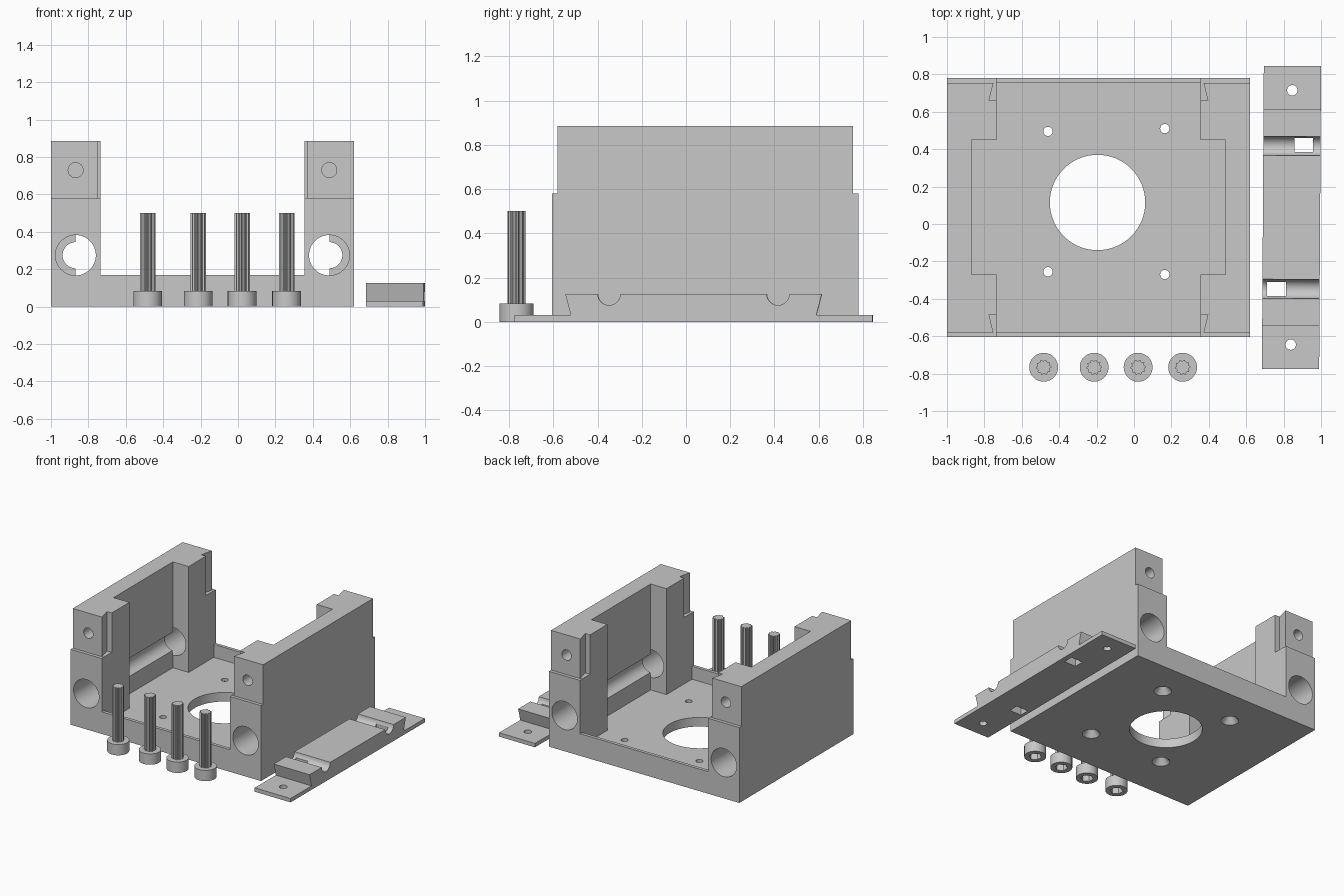
import bpy, bmesh, math
from mathutils import Matrix

if "Cube" in bpy.data.objects:
    bpy.data.objects.remove(bpy.data.objects["Cube"])

grey = bpy.data.materials.new("grey_metal")
grey.diffuse_color = (0.58, 0.58, 0.58, 1)
grey.use_nodes = True
grey.node_tree.nodes["Principled BSDF"].inputs["Base Color"].default_value = grey.diffuse_color
CX = -0.19  # centre plane of the frame


def finish(name, bm):
    bmesh.ops.recalc_face_normals(bm, faces=bm.faces)
    me = bpy.data.meshes.new(name)
    bm.to_mesh(me)
    bm.free()
    me.materials.append(grey)
    ob = bpy.data.objects.new(name, me)
    bpy.context.collection.objects.link(ob)
    return ob


def prism(name, pts, lo, hi, axis='z'):
    """Extrude a closed profile: (x, y) along z, or (y, z) along x."""
    bm = bmesh.new()
    place = (lambda a, b: (a, b, lo)) if axis == 'z' else (lambda a, b: (lo, a, b))
    face = bm.faces.new([bm.verts.new(place(a, b)) for a, b in pts])
    new = bmesh.ops.extrude_face_region(bm, geom=[face])['geom']
    move = (0, 0, hi - lo) if axis == 'z' else (hi - lo, 0, 0)
    bmesh.ops.translate(bm, vec=move, verts=[v for v in new if isinstance(v, bmesh.types.BMVert)])
    # the starting face is left behind by the extrusion only if missing
    if face.is_valid is False:
        bmesh.ops.holes_fill(bm, edges=[e for e in bm.edges if e.is_boundary])
    return finish(name, bm)


def box(name, x0, x1, y0, y1, z0, z1):
    return prism(name, [(x0, y0), (x1, y0), (x1, y1), (x0, y1)], z0, z1)


def cyl(name, x, y, z, r, length, axis='z', n=48, r2=None):
    bm = bmesh.new()
    bmesh.ops.create_cone(bm, cap_ends=True, segments=n, radius1=r,
                          radius2=r if r2 is None else r2, depth=length)
    rot = Matrix.Rotation(math.pi / 2, 4, 'X') if axis == 'y' else Matrix()
    bmesh.ops.transform(bm, matrix=Matrix.Translation((x, y, z)) @ rot, verts=bm.verts)
    return finish(name, bm)


def cell_solid(name, axes, solid):
    """One closed mesh around all cells of a grid for which solid(i, j, k) holds."""
    bm = bmesh.new()
    verts = {}
    size = [len(a) - 1 for a in axes]

    def vert(idx):
        if idx not in verts:
            verts[idx] = bm.verts.new([axes[d][idx[d]] for d in range(3)])
        return verts[idx]

    def filled(c):
        return all(0 <= c[d] < size[d] for d in range(3)) and solid(*c)

    for i in range(size[0]):
        for j in range(size[1]):
            for k in range(size[2]):
                if not filled((i, j, k)):
                    continue
                for d in range(3):
                    for s in (0, 1):
                        nb = [i, j, k]
                        nb[d] += 2 * s - 1
                        if filled(nb):
                            continue
                        loop = []
                        for a, b in ((0, 0), (1, 0), (1, 1), (0, 1)):
                            p = [i, j, k]
                            p[d] += s
                            p[(d + 1) % 3] += a
                            p[(d + 2) % 3] += b
                            loop.append(vert(tuple(p)))
                        bm.faces.new(loop if s else loop[::-1])
    bmesh.ops.dissolve_limit(bm, angle_limit=0.01, verts=bm.verts, edges=bm.edges)
    return finish(name, bm)


def cut(ob, cutters):
    for c in cutters:
        m = ob.modifiers.new("cut", 'BOOLEAN')
        m.operation, m.solver, m.object = 'DIFFERENCE', 'EXACT', c
    bpy.context.view_layer.update()
    dg = bpy.context.evaluated_depsgraph_get()
    me = bpy.data.meshes.new_from_object(ob.evaluated_get(dg))
    ob.modifiers.clear()
    ob.data = me
    for c in cutters:
        bpy.data.objects.remove(c)


def smooth(ob):
    bpy.ops.object.select_all(action='DESELECT')
    ob.select_set(True)
    bpy.context.view_layer.objects.active = ob
    bpy.ops.object.shade_smooth_by_angle(angle=math.radians(25))


# Frame: thin floor, end lips, and two walls with thicker posts at their ends
def frame_cell(i, j, k):
    end, rim = j in (0, 1, 3, 4), j in (0, 4)
    wall = i in (0, 4) or (i in (1, 3) and end)
    if k == 0:
        return True
    if k == 1:
        return wall or rim
    return wall and not (k == 3 and rim)


frame = cell_solid("frame", [(-1, -0.87, -0.735, 0.355, 0.49, 0.62),
                             (-0.605, -0.58, -0.27, 0.45, 0.755, 0.78),
                             (0, 0.07, 0.17, 0.58, 0.885)], frame_cell)
cuts = []
for s in (-1, 1):
    x = CX + s * 0.678
    # rod bores through the end posts and a narrower groove along the wall
    cuts += [cyl("c", x, -0.4845, 0.275, 0.108, 0.431, 'y'), cyl("c", x, 0.6645, 0.275, 0.108, 0.431, 'y'),
             cyl("c", x, 0.09, 0.275, 0.07, 0.9, 'y')]
    for e in (-1, 1):
        ye = 0.0875 + e * 0.6675
        # blind screw holes near the top of each post
        cuts.append(cyl("c", x, ye, 0.73, 0.04, 0.3, 'y', 32))
        # slanted notches on the inner edge of each post
        cuts.append(prism("c", [(CX + s * a, ye + e * b) for a, b in
                                ((0.52, 0.02), (0.557, 0.02), (0.585, -0.095), (0.52, -0.095))],
                          0.582, 1))
# floor opening and countersunk floor holes
cuts.append(cyl("c", -0.195, 0.115, 0, 0.255, 0.4, n=64))
for x, y in ((-0.46, 0.495), (0.165, 0.51), (-0.46, -0.255), (0.165, -0.27)):
    cuts += [cyl("c", x, y, 0, 0.025, 0.4, n=24), cyl("c", x, y, 0.015, 0.078, 0.07, n=32, r2=0.023)]
cut(frame, cuts)
smooth(frame)

# Clamp bar: side profile with dovetailed block and two half-round grooves
profile = [(-0.81, 0), (0.81, 0), (0.81, 0.03), (0.555, 0.03), (0.58, 0.126)]
for yc in (0.382, -0.382):
    profile += [(yc + 0.051 * math.cos(t * math.pi / 12), 0.126 - 0.051 * math.sin(t * math.pi / 12))
                for t in range(13)]
profile += [(-0.58, 0.126), (-0.555, 0.03), (-0.81, 0.03)]
bar = prism("clamp_bar", profile, -0.153, 0.153, 'x')
cut(bar, [box("c", 0.013, 0.113, 0.35, 0.425, -1, 1), box("c", -0.128, -0.028, -0.42, -0.345, -1, 1),
          cyl("c", 0, 0.68, 0, 0.028, 1, n=24), cyl("c", 0, -0.68, 0, 0.028, 1, n=24)])
bar.location = (0.842, 0.035, 0)
bar.rotation_euler.z = math.radians(-0.35)
smooth(bar)

# Screws standing on their heads: hex socket below, fluted shaft above
for i, x in enumerate((-0.483, -0.213, 0.022, 0.26), 1):
    head = cyl(f"screw_head_{i}", x, -0.766, 0.0415, 0.077, 0.083)
    cut(head, [cyl("c", x, -0.766, 0, 0.045, 0.11, n=6)])
    smooth(head)
    flutes = []
    for k in range(40):
        a = k * math.pi / 20
        r = (0.041, 0.041, 0.034, 0.034)[k % 4]
        flutes.append((x + r * math.cos(a), -0.766 + r * math.sin(a)))
    prism(f"screw_shaft_{i}", flutes, 0.083, 0.5)
